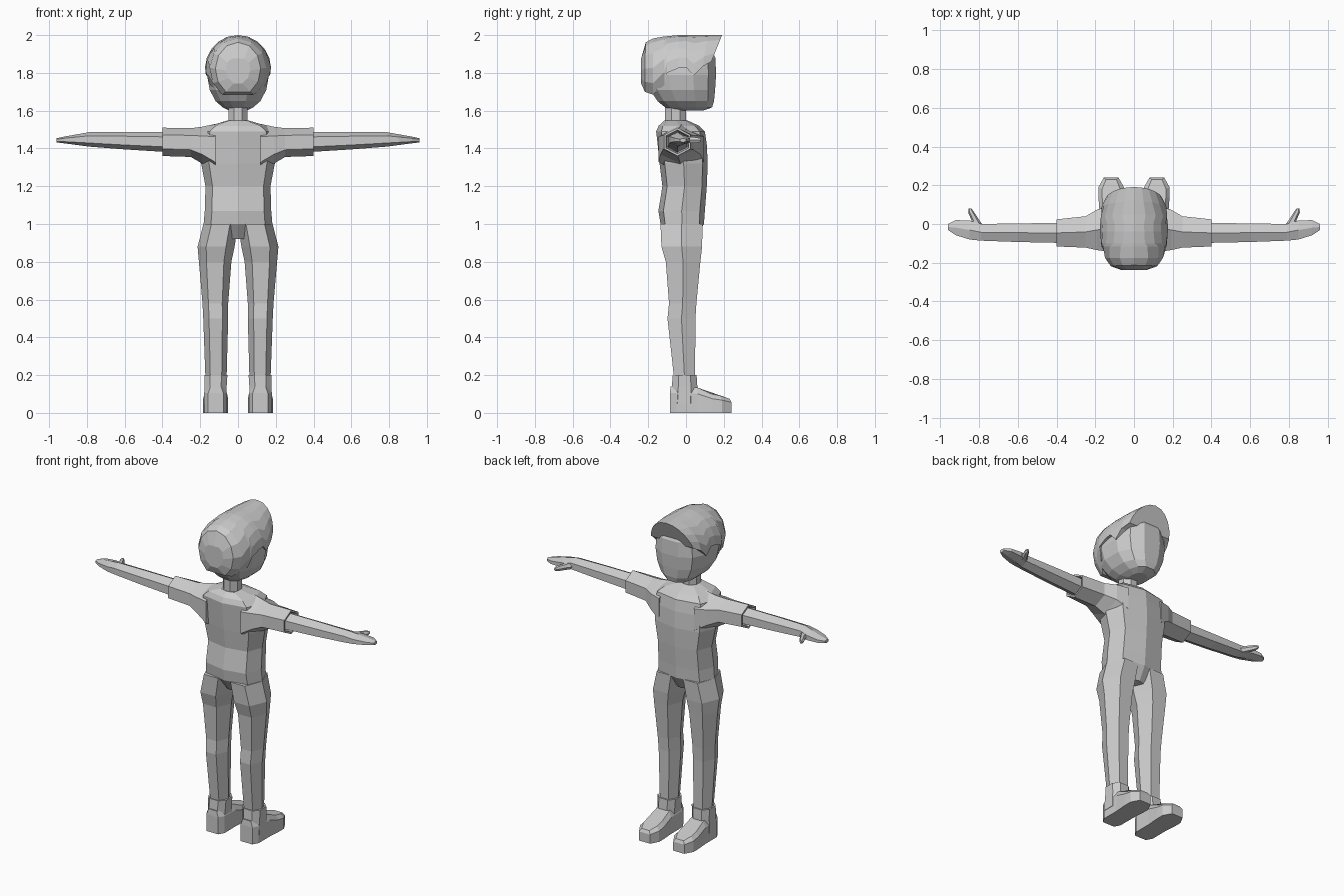
import bpy, bmesh
from math import sin, cos, pi, acos


def build(name, rings, mirror=False):
    """Skin a list of equal-length closed rings and cap both ends."""
    bm = bmesh.new()
    vs = [[bm.verts.new(p) for p in r] for r in rings]
    n = len(vs[0])
    for a, b in zip(vs, vs[1:]):
        for i in range(n):
            j = (i + 1) % n
            bm.faces.new((a[i], a[j], b[j], b[i]))
    bm.faces.new(vs[0])
    bm.faces.new(vs[-1])
    bmesh.ops.recalc_face_normals(bm, faces=bm.faces)
    me = bpy.data.meshes.new(name)
    bm.to_mesh(me)
    bm.free()
    ob = bpy.data.objects.new(name, me)
    bpy.context.collection.objects.link(ob)
    if mirror:
        ob.modifiers.new("Mirror", 'MIRROR').use_mirror_merge = False
    return ob


def polygon(n, phase=0.0, power=1.0):
    """Unit polygon stretched to fill -1..1; power < 1 makes it boxier."""
    def f(v):
        return (abs(v) ** power) * (1 if v > 0 else -1) if abs(v) > 1e-6 else 0
    pts = [(f(cos(2 * pi * (i + phase) / n)), f(sin(2 * pi * (i + phase) / n)))
           for i in range(n)]
    mx, my = max(p[0] for p in pts), max(p[1] for p in pts)
    return [(x / mx, y / my) for x, y in pts]


def loft(name, axis, stations, n, phase=0.0, power=1.0, mirror=False):
    """Stations are (position, a0, a1, b0, b1) bounds across the axis."""
    rings = []
    for t, a0, a1, b0, b1 in stations:
        ring = []
        for u, v in polygon(n, phase, power):
            a = (a0 + a1) / 2 + u * (a1 - a0) / 2
            b = (b0 + b1) / 2 + v * (b1 - b0) / 2
            ring.append({'x': (t, a, b), 'y': (a, t, b), 'z': (a, b, t)}[axis])
        rings.append(ring)
    return build(name, rings, mirror)


def upright(rows):
    """Rows (z, half width, y0, y1) centred on x = 0."""
    return [(z, -w, w, y0, y1) for z, w, y0, y1 in rows]


# Torso and neck
loft("torso", 'z', upright([
    (0.92, 0.05, -0.08, 0.05), (1.0, 0.182, -0.135, 0.095),
    (1.07, 0.176, -0.146, 0.10), (1.2, 0.172, -0.125, 0.11),
    (1.32, 0.195, -0.14, 0.115), (1.42, 0.20, -0.15, 0.11),
    (1.49, 0.19, -0.158, 0.10), (1.52, 0.15, -0.145, 0.07),
    (1.547, 0.06, -0.115, 0.01)]), 8, power=0.7)
loft("neck", 'z', upright([(1.5, 0.05, -0.11, 0.0), (1.68, 0.05, -0.11, 0.0)]), 8, 0.5)

# Legs
loft("leg", 'z', [
    (0.15, 0.07, 0.165, -0.06, 0.045), (0.2, 0.06, 0.173, -0.065, 0.048),
    (0.5, 0.052, 0.184, -0.098, 0.05), (0.58, 0.052, 0.188, -0.09, 0.055),
    (0.8, 0.035, 0.207, -0.107, 0.076), (0.88, 0.018, 0.214, -0.13, 0.085),
    (1.0, 0.0, 0.183, -0.135, 0.088)], 6, power=0.9, mirror=True)

# Shoes: ankle collar plus a foot with a sloping top
loft("shoe_collar", 'z', [
    (0.05, 0.06, 0.18, -0.08, 0.06), (0.14, 0.06, 0.178, -0.075, 0.06),
    (0.2, 0.056, 0.178, -0.07, 0.056), (0.2, 0.066, 0.168, -0.06, 0.046),
    (0.17, 0.07, 0.165, -0.055, 0.042)], 8, 0.5, 0.8, mirror=True)
plan = [(-0.085, 0.04, 0.14), (-0.05, 0.06, 0.14), (0.06, 0.06, 0.135),
        (0.14, 0.066, 0.10), (0.19, 0.066, 0.09), (0.24, 0.038, 0.075)]
outline = [(1, *p) for p in plan] + [(-1, *p) for p in reversed(plan)]
build("shoe", [
    [(0.118 + s * w, y, 0) for s, y, w, z in outline],
    [(0.118 + s * w, y, z * 0.75) for s, y, w, z in outline],
    [(0.118 + s * w * 0.7, y * 0.96, z) for s, y, w, z in outline]], mirror=True)

# Sleeves with an open cuff, forearms with flat hands, thumbs
loft("sleeve", 'x', [
    (0.12, -0.145, 0.095, 1.26, 1.53), (0.19, -0.135, 0.075, 1.32, 1.515),
    (0.25, -0.122, 0.04, 1.355, 1.507), (0.4, -0.116, 0.024, 1.36, 1.51),
    (0.4, -0.106, 0.014, 1.372, 1.498), (0.37, -0.10, 0.008, 1.38, 1.49)],
    6, 0.5, mirror=True)
loft("forearm_and_hand", 'x', [
    (0.36, -0.098, 0.006, 1.38, 1.488), (0.6, -0.093, 0.003, 1.395, 1.488),
    (0.79, -0.086, 0.0, 1.41, 1.486), (0.85, -0.08, 0.018, 1.418, 1.475),
    (0.92, -0.058, 0.02, 1.427, 1.463), (0.96, -0.032, 0.0, 1.432, 1.454)],
    6, 0.5, mirror=True)
loft("thumb", 'y', [
    (-0.02, 0.77, 0.84, 1.425, 1.465), (0.02, 0.80, 0.84, 1.428, 1.462),
    (0.06, 0.825, 0.857, 1.43, 1.458), (0.08, 0.84, 0.855, 1.435, 1.452)],
    6, mirror=True)

# Head
loft("head", 'z', upright([
    (1.6, 0.045, -0.04, 0.09), (1.617, 0.08, -0.11, 0.138),
    (1.65, 0.118, -0.15, 0.148), (1.71, 0.15, -0.19, 0.154),
    (1.79, 0.164, -0.21, 0.159), (1.88, 0.152, -0.20, 0.156),
    (1.95, 0.10, -0.15, 0.12)]), 12, 0.5, 0.8)

# Hair: arches from back to front with a jagged hem, sheared into a quiff
MID, ARCH = 1.82, 10
hair = []
for y, w, top, hem, shear in [
        (-0.238, 0.065, 1.875, 1.745, 0), (-0.218, 0.12, 1.962, 1.70, 0.05),
        (-0.175, 0.15, 1.982, 1.685, 0), (-0.115, 0.169, 1.993, 1.735, 0),
        (-0.10, 0.171, 1.994, 1.80, 0), (-0.04, 0.175, 2.0, 1.825, 0),
        (0.0, 0.175, 2.0, 1.83, 0), (0.04, 0.173, 2.0, 1.785, 0.05),
        (0.09, 0.168, 2.0, 1.835, 0.2), (0.135, 0.15, 2.0, 1.86, 0.4)]:
    r = top - MID
    limit = acos(max(-1, (hem - MID) / max(r, 0.08)))
    ring = []
    for i in range(ARCH + 1):
        a = limit * (2 * i / ARCH - 1)
        z = MID + max(r, 0.08) * cos(a)
        ring.append((w * sin(a), y + shear * max(0, z - 1.86), min(z, top)))
    hair.append(ring)
build("hair", hair)
